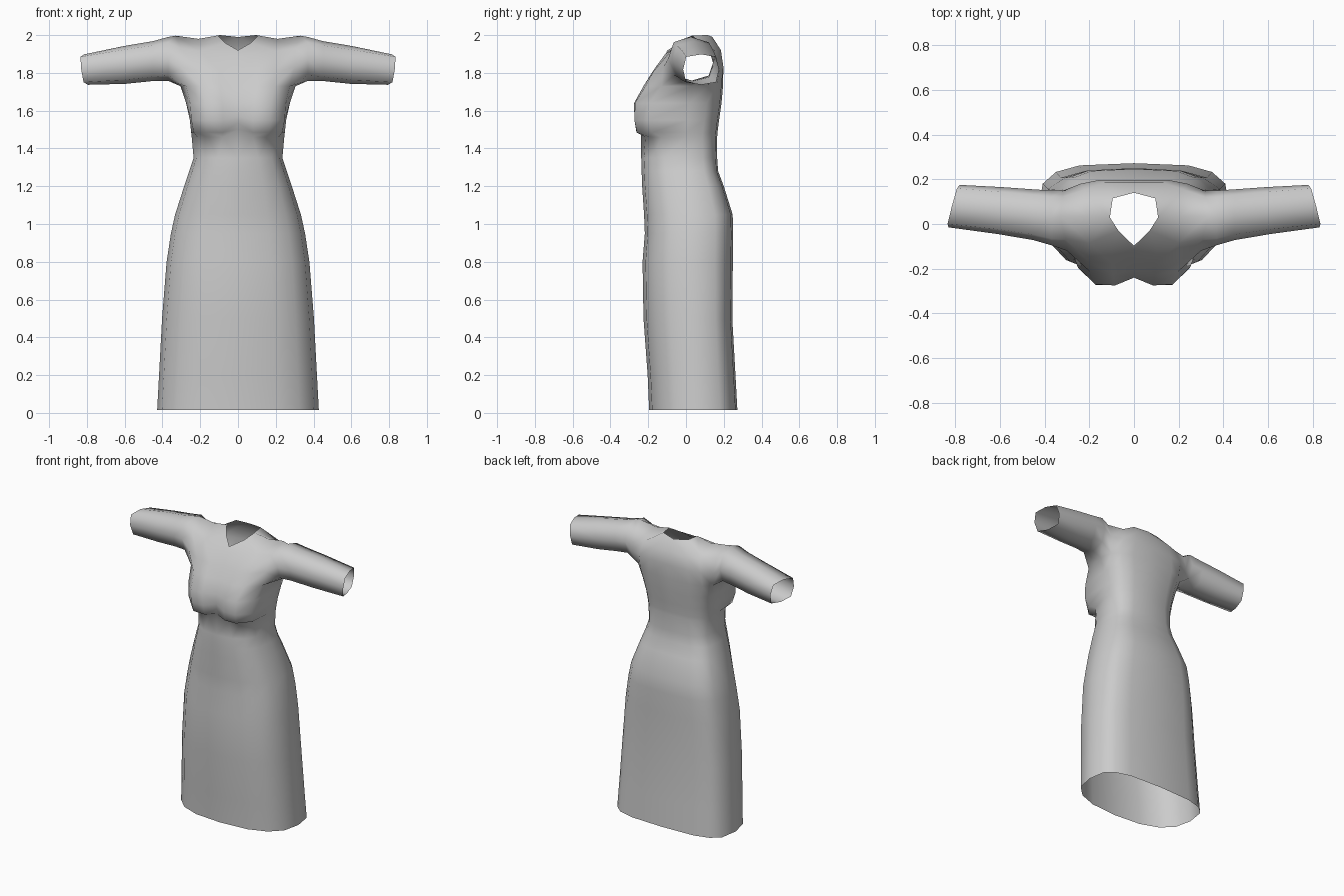
import bpy, bmesh, math

fabric = bpy.data.materials.new("grey fabric")
fabric.diffuse_color = (0.6, 0.6, 0.6, 1)

bm = bmesh.new()


def vert(x, y, z):
    return bm.verts.new((x, y, z))


def face(*vs):
    bm.faces.new(vs)


def arc(w, yc, yo, n, i):
    """Point i (0 side .. 4 centre) on a quarter superellipse."""
    a = math.pi / 8 * i
    c, s = max(math.cos(a), 0), math.sin(a)
    x = 0 if i == 4 else w * c ** (2 / n)
    return x, yc + (yo - yc) * s ** (2 / n)


def half_ring(z, w, yc, yf, yb, front=None, nb=3.0, dz=0.0):
    """Nine points from front centre round the side to back centre."""
    pts = front or [arc(w, yc, yf, 2.5, 4 - j) for j in range(4)]
    pts = pts + [arc(w, yc, yb, nb, i) for i in range(5)]
    return [vert(x, y, z + (dz if j == 0 else 0)) for j, (x, y) in enumerate(pts)]


# skirt: height, half width, side y, front y, back y
rings = [half_ring(*r, nb=3.4) for r in [
    (0.015, 0.428, 0.06, -0.195, 0.272), (0.2, 0.418, 0.05, -0.203, 0.262),
    (0.5, 0.402, 0.04, -0.225, 0.245), (0.8, 0.378, 0.03, -0.23, 0.248),
    (0.95, 0.355, 0.03, -0.218, 0.25), (1.05, 0.333, 0.03, -0.222, 0.247),
    (1.2, 0.285, 0.01, -0.232, 0.2), (1.28, 0.258, 0.0, -0.235, 0.17),
    (1.35, 0.235, -0.01, -0.237, 0.165)]]

# bodice with the bust shaped by its front points
rings += [
    half_ring(1.46, 0.245, 0.0, 0, 0.165, dz=0.04,
              front=[(0, -0.238), (0.08, -0.215), (0.155, -0.19), (0.215, -0.13)]),
    half_ring(1.485, 0.248, 0.0, 0, 0.167, dz=0.05,
              front=[(0, -0.238), (0.08, -0.262), (0.165, -0.26), (0.235, -0.18)]),
    half_ring(1.55, 0.255, 0.01, 0, 0.175, dz=0.02,
              front=[(0, -0.24), (0.08, -0.273), (0.17, -0.273), (0.247, -0.2)]),
    half_ring(1.64, 0.275, 0.02, 0, 0.188,
              front=[(0, -0.24), (0.085, -0.275), (0.175, -0.27), (0.253, -0.19)]),
    half_ring(1.73, 0.305, 0.03, 0, 0.196,
              front=[(0, -0.205), (0.095, -0.225), (0.195, -0.215), (0.275, -0.13)])]
for lo, hi in zip(rings, rings[1:]):
    for j in range(8):
        face(lo[j], lo[j + 1], hi[j + 1], hi[j])

# chest and upper back panels beside the armhole
A = rings[-1]
B = [vert(*p) for p in [(0, -0.16, 1.81), (0.1, -0.175, 1.81), (0.2, -0.17, 1.81), (0.3, -0.12, 1.83)]]
B += [None] + [vert(*p) for p in [(0.315, 0.15, 1.83), (0.24, 0.18, 1.83), (0.15, 0.198, 1.83), (0, 0.198, 1.83)]]
C = [vert(*p) for p in [(0, -0.115, 1.885), (0.1, -0.11, 1.9), (0.2, -0.085, 1.915), (0.305, -0.07, 1.93)]]
C += [None] + [vert(*p) for p in [(0.32, 0.12, 1.93), (0.22, 0.155, 1.92), (0.13, 0.185, 1.92), (0, 0.185, 1.92)]]
for lo, hi in ((A, B), (B, C)):
    for j in (0, 1, 2, 5, 6, 7):
        face(lo[j], lo[j + 1], hi[j + 1], hi[j])

# shoulders and neckline
N = [vert(*p) for p in [(0, -0.098, 1.92), (0.07, -0.03, 1.96), (0.108, 0.03, 1.998), (0.095, 0.115, 2.0), (0, 0.14, 1.99)]]
M = vert(0.21, 0.035, 1.98)
S = vert(0.33, 0.035, 1.997)
face(C[0], C[1], N[1], N[0])
face(C[1], C[2], N[1])
face(C[2], M, N[2], N[1])
face(C[2], C[3], S, M)
face(M, S, C[5], C[6])
face(N[2], M, C[6], N[3])
face(C[6], C[7], N[3])
face(C[7], C[8], N[4], N[3])

# sleeve: open tube from the armhole to the cuff
prev = [A[3], A[4], A[5], B[5], C[5], S, C[3], B[3]]
for x, yf, yb, zb, zt, n, slant in [
        (0.37, -0.095, 0.15, 1.758, 1.99, 2.5, 0.0), (0.45, -0.072, 0.155, 1.757, 1.968, 2.8, 0.0),
        (0.6, -0.045, 0.165, 1.742, 1.942, 3.0, 0.02), (0.805, -0.015, 0.175, 1.737, 1.898, 3.8, 0.05)]:
    ring = []
    for k in range(8):
        a = math.radians(-135 + 45 * k)
        c, s = math.cos(a), math.sin(a)
        u = math.copysign(abs(c) ** (2 / n), c) if abs(c) > 1e-6 else 0
        v = math.copysign(abs(s) ** (2 / n), s) if abs(s) > 1e-6 else 0
        ring.append(vert(x - slant * u * 0.5 + slant * v * 0.2,
                         (yf + yb) / 2 + u * (yb - yf) / 2, (zb + zt) / 2 + v * (zt - zb) / 2))
    for k in range(8):
        m = (k + 1) % 8
        face(prev[k], prev[m], ring[m], ring[k])
    prev = ring

bmesh.ops.recalc_face_normals(bm, faces=bm.faces)
mesh = bpy.data.meshes.new("dress")
bm.to_mesh(mesh)
bm.free()
mesh.materials.append(fabric)
for p in mesh.polygons:
    p.use_smooth = True
dress = bpy.data.objects.new("dress", mesh)
bpy.context.collection.objects.link(dress)

# mirror the half garment across the centre line
mirror = dress.modifiers.new("mirror", 'MIRROR')
mirror.use_clip = True
mirror.merge_threshold = 0.001
